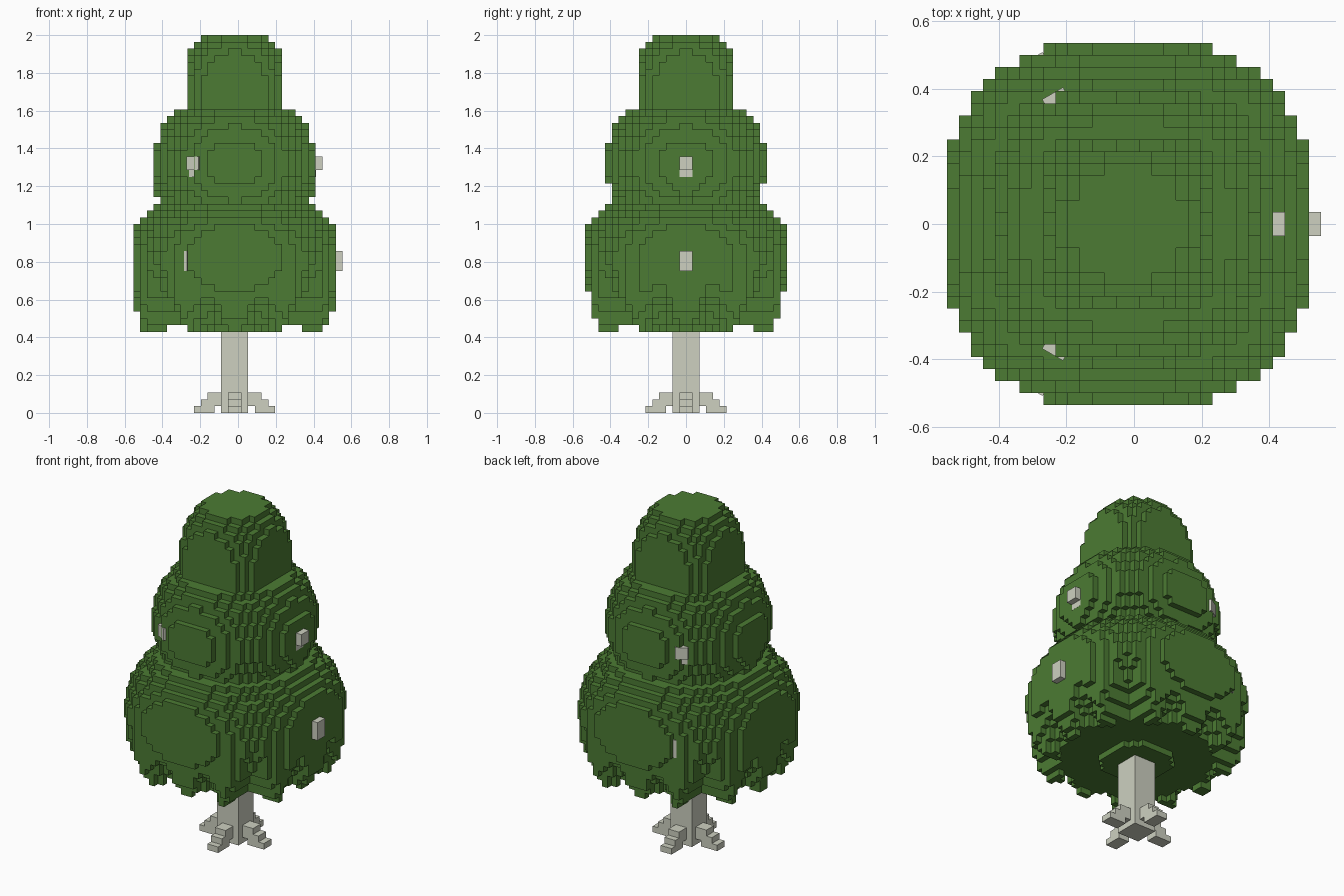
import bpy, bmesh, math

if "Cube" in bpy.data.objects:
    bpy.data.objects.remove(bpy.data.objects["Cube"])

V = 1 / 28            # block size
P = 2.1               # roundness of the canopy plan


def material(name, rgb):
    m = bpy.data.materials.new(name)
    m.use_nodes = True
    m.diffuse_color = (*rgb, 1)
    bsdf = next(n for n in m.node_tree.nodes if n.type == 'BSDF_PRINCIPLED')
    bsdf.inputs["Base Color"].default_value = (*rgb, 1)
    bsdf.inputs["Roughness"].default_value = 0.9
    return m


leaf = material("leaf green", (0.072, 0.198, 0.033))
wood = material("pale wood", (0.61, 0.63, 0.53))

cells = {}            # block position -> part name


def fill(part, blocks):
    for b in blocks:
        cells.setdefault(b, part)


# Trunk
fill("trunk", [(i, j, k) for i in range(-2, 2) for j in range(-2, 2) for k in range(13)])

# Four stepped roots, arched off the ground next to the trunk
for k, span in enumerate([(3, 6), (2, 5), (2, 4)]):
    for a in range(*span):
        for w in (-1, 0):
            fill("roots", [(a, w, k), (-a - 1, w, k), (w, a, k), (w, -a - 1, k)])


# Canopy tier: a blocky ellipsoid with flattened sides
def tier(part, centre, radius, height, clip, top, hang):
    for i in range(-clip, clip):
        for j in range(-clip, clip):
            x, y = i + 0.5, j + 0.5
            s = (abs(x) ** P + abs(y) ** P) / radius ** P
            if s >= 1:
                continue
            h = height * math.sqrt(1 - s)
            lo = math.ceil(centre - h - 0.5)
            hi = math.floor(centre + h - 0.5)
            if lo <= hi:
                lo = hang(x, y, lo)
                fill(part, [(i, j, k) for k in range(lo, min(hi + 1, top))])


# Underside of the lowest tier: flat in the middle, leaf clumps around the rim
def ragged_rim(x, y, lo):
    r = math.hypot(x, y)
    wave = 0.5 + 0.5 * math.cos(12 * math.atan2(y, x))
    if r < 12:
        return min(lo, 13)
    drop = round(5 * wave)
    if max(abs(x), abs(y)) > 14:
        drop = min(drop, 3) if abs(x) > abs(y) else 0
    floor = 14 if abs(y) > 13 else 13
    if r > 12.3 and wave > 0.6 and abs(y) < 13 and x < 13:
        floor = 12
    return min(lo, max(lo - drop, floor))


# Middle tier: a few leaves hang from the two sides
def side_leaves(x, y, lo):
    wave = 0.5 + 0.5 * math.cos(12 * math.atan2(y, x))
    return lo - round(2 * wave) if abs(x) > 11 else lo


tier("canopy_lower", 23, 16.1, 11.0, 15, 31, ragged_rim)
tier("canopy_middle", 37, 12.1, 11.05, 12, 45, side_leaves)
tier("canopy_top", 47, 8.1, 10.75, 7, 56, lambda x, y, lo: lo)

# Build each part from the exposed block faces only
SIDES = {
    (1, 0, 0): [(1, 0, 0), (1, 1, 0), (1, 1, 1), (1, 0, 1)],
    (-1, 0, 0): [(0, 0, 0), (0, 0, 1), (0, 1, 1), (0, 1, 0)],
    (0, 1, 0): [(0, 1, 0), (0, 1, 1), (1, 1, 1), (1, 1, 0)],
    (0, -1, 0): [(0, 0, 0), (1, 0, 0), (1, 0, 1), (0, 0, 1)],
    (0, 0, 1): [(0, 0, 1), (1, 0, 1), (1, 1, 1), (0, 1, 1)],
    (0, 0, -1): [(0, 0, 0), (0, 1, 0), (1, 1, 0), (1, 0, 0)],
}


def add_object(name, bm, mat):
    me = bpy.data.meshes.new(name)
    bm.to_mesh(me)
    bm.free()
    me.materials.append(mat)
    ob = bpy.data.objects.new(name, me)
    bpy.context.collection.objects.link(ob)
    return ob


def build(part, mat):
    bm = bmesh.new()
    verts = {}

    def corner(p):
        if p not in verts:
            verts[p] = bm.verts.new(((p[0] - 0.5) * V, p[1] * V, p[2] * V))
        return verts[p]

    for b, owner in cells.items():
        if owner != part:
            continue
        for d, quad in SIDES.items():
            if tuple(map(sum, zip(b, d))) not in cells:
                bm.faces.new([corner(tuple(map(sum, zip(b, q)))) for q in quad])
    add_object(part, bm, mat)


for part in ("trunk", "roots"):
    build(part, wood)
for part in ("canopy_lower", "canopy_middle", "canopy_top"):
    build(part, leaf)


# Branch stubs: three per tier, turned around the trunk and poking through the leaves
def branch(name, angle, boxes):
    bm = bmesh.new()
    for start, end, z0, z1 in boxes:
        box = bmesh.ops.create_cube(bm, size=1)["verts"]
        bmesh.ops.scale(bm, vec=((end - start) * V, 2 * V, (z1 - z0) * V), verts=box)
        bmesh.ops.translate(bm, vec=((start + end) / 2 * V, 0, (z0 + z1) / 2 * V), verts=box)
    ob = add_object(name, bm, wood)
    ob.location.x = -0.5 * V
    ob.rotation_euler.z = math.radians(angle)


for n, (angle, trim) in enumerate([(0, 0), (120, 0.5), (240, 0.5)], 1):
    branch(f"lower_branch_{n}", angle, [(12, 16 - trim / 4, 21, 24)])
    branch(f"upper_branch_{n}", angle, [(8, 13 - trim, 36, 38), (8, 12.03, 35, 36)])
